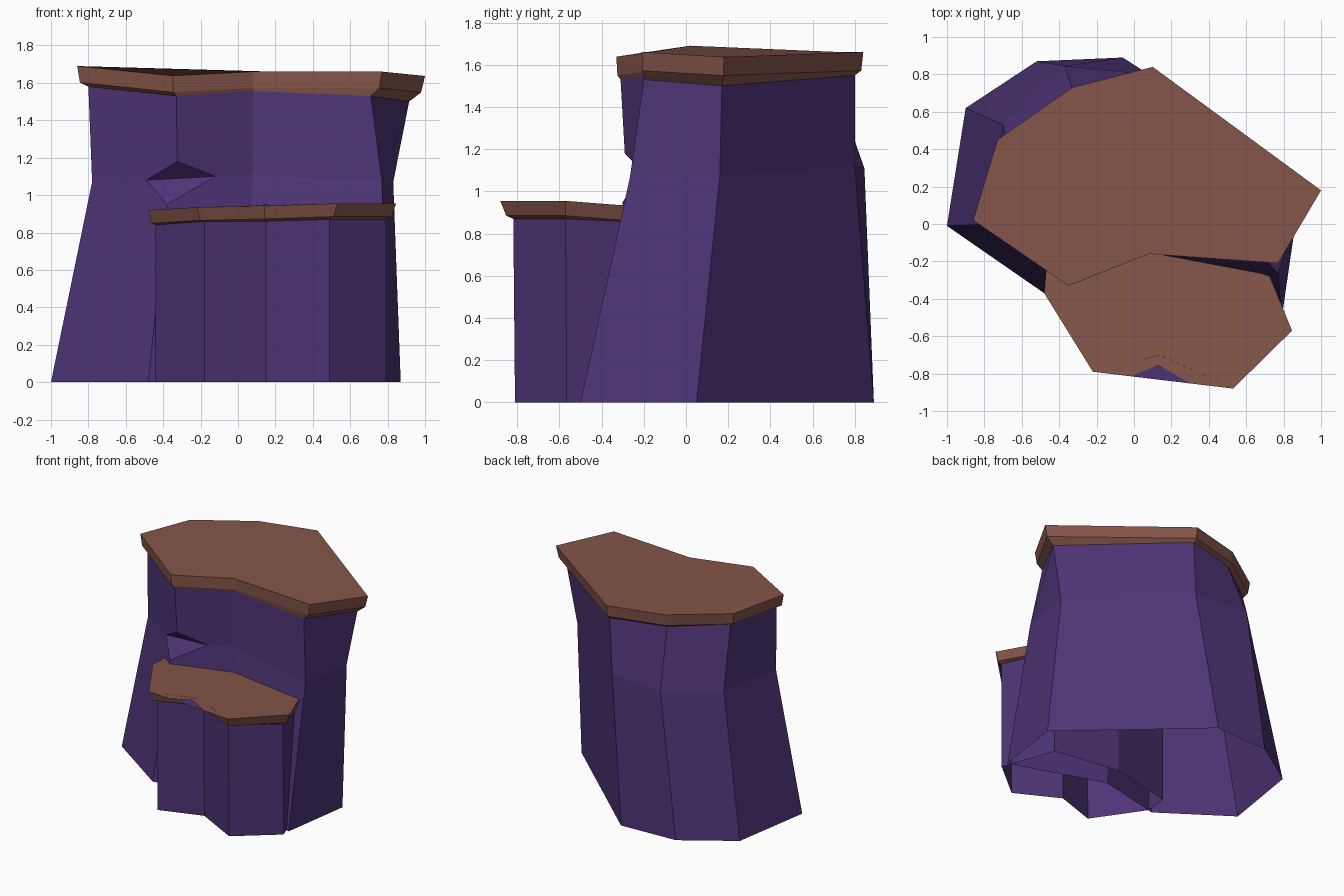
import bpy

if "Cube" in bpy.data.objects:
    bpy.data.objects.remove(bpy.data.objects["Cube"])


def material(name, rgb):
    m = bpy.data.materials.new(name)
    m.diffuse_color = (*rgb, 1)
    m.use_nodes = True
    m.node_tree.nodes["Principled BSDF"].inputs["Base Color"].default_value = m.diffuse_color
    return m


PURPLE = material("purple rock", (0.075, 0.034, 0.18))
BROWN = material("brown top", (0.235, 0.092, 0.068))


def make(name, verts, faces, mat):
    me = bpy.data.meshes.new(name)
    me.from_pydata(verts, [], faces)
    me.materials.append(mat)
    ob = bpy.data.objects.new(name, me)
    bpy.context.collection.objects.link(ob)
    return ob


def walls(rings, skip=()):
    """Quads between stacked rings (rings run clockwise seen from above)."""
    n = len(rings[0])
    faces = []
    for r in range(len(rings) - 1):
        for i in range(n):
            if i not in skip:
                j = (i + 1) % n
                faces.append((r * n + j, r * n + i, (r + 1) * n + i, (r + 1) * n + j))
    return faces


def cap(name, neck, rim, drop, inset, skip_top=()):
    """Slab: slanted underside from the neck, lower rim, upper rim, top face."""
    n = len(rim)
    low = [(a[0] + (b[0] - a[0]) * inset, a[1] + (b[1] - a[1]) * inset, a[2] - drop)
           for a, b in zip(rim, neck)]
    top = [2 * n + i for i in reversed(range(n)) if i not in skip_top]
    return make(name, neck + low + rim, walls([neck, low, rim]) + [top], BROWN)


# Tall rock: base, middle and neck rings, clockwise from the left corner
base = [(-1, -.01, 0), (-.90, .62, 0), (-.52, .87, 0), (-.06, .89, 0),
        (.87, .05, 0), (.79, -.50, 0), (.05, -.25, 0), (-.48, -.37, 0)]
mid = [(-.78, 0, 1.07), (-.70, .53, 1.09), (-.37, .845, 1.11), (.08, .80, 1.12),
       (.83, .16, 1.07), (.77, -.265, 1.07), (.08, -.13, 1.11), (-.34, -.28, 1.09)]
neck = [(-.80, .02, 1.58), (-.68, .42, 1.565), (-.32, .69, 1.55), (.10, .80, 1.55),
        (.915, .17, 1.50), (.71, -.20, 1.53), (.08, -.15, 1.556), (-.33, -.31, 1.53)]

# Chipped notch replaces the middle vertex of the front left corner
notch = [(-.49, -.19, 1.08), (-.12, -.20, 1.10), (-.325, -.29, 1.18), (-.38, -.30, .95)]
A, B, T, D = 24, 25, 26, 27
faces = walls([base, mid, neck], skip=(6, 7))
faces += [(0, 7, D, A, 8), (8, A, T, 23, 16),       # left of the corner
          (7, 6, 14, B, D), (B, 14, 22, 23, T),     # right of the corner
          (A, B, T), (D, B, A)]                     # chip faces
make("tall_rock", base + mid + neck + notch, faces, PURPLE)

# Tall rock slab
rim = [(-.86, .02, 1.69), (-.73, .45, 1.67), (-.33, .73, 1.66), (.10, .84, 1.66),
       (1.0, .18, 1.637), (.77, -.21, 1.66), (.08, -.16, 1.66), (-.35, -.33, 1.638)]
cap("tall_rock_slab", neck, rim, .088, .25)

# Low rock in front, with a concave front corner
low_xy = [(-.44, -.36), (-.42, -.17), (.10, -.06), (.64, -.14),
          (.79, -.565), (.49, -.81), (.15, -.63), (-.18, -.74)]
low_z = [.84, .85, .85, .85, .87, .87, .86, .86]
low_base = [(x, y, 0) for x, y in low_xy]
low_neck = [(x, y * 1.01, z) for (x, y), z in zip(low_xy, low_z)]
make("low_rock", low_base + low_neck, walls([low_base, low_neck]), PURPLE)

# Low rock slab, its top spans the concave corner
low_rim = [(-.48, -.37, .92), (-.465, -.18, .92), (.10, -.05, .92), (.66, -.12, .92),
           (.845, -.57, .955), (.53, -.88, .955), (.14, -.70, .943), (-.22, -.79, .935)]
cap("low_rock_slab", low_neck, low_rim, .07, .45, skip_top=(6,))

# Purple chip showing at the front edge of the low slab
make("edge_chip", [(-.02, -.814, .946), (.30, -.852, .955), (.13, -.755, .951)],
     [(0, 1, 2)], PURPLE)
